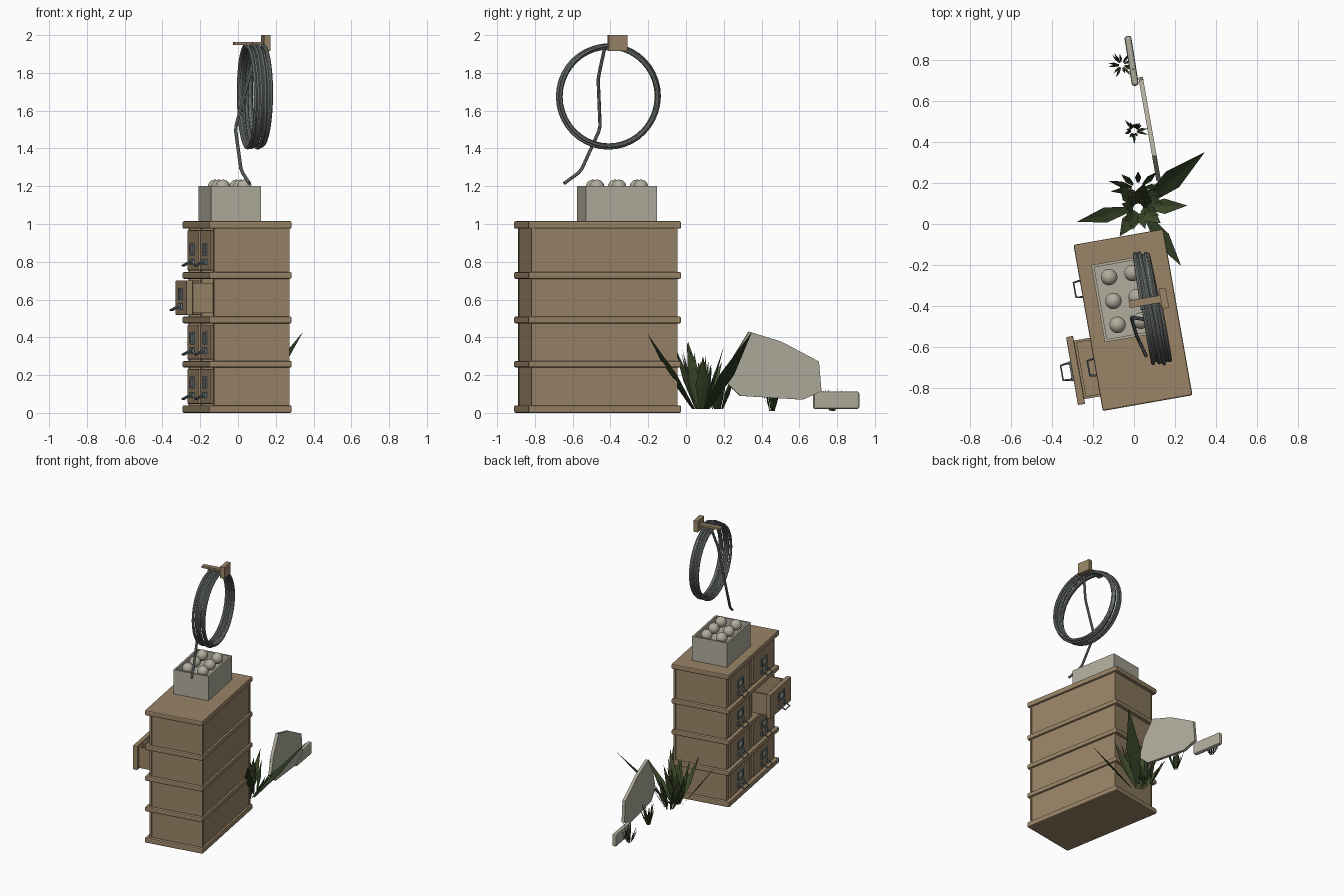
import bpy, bmesh, math, random
from mathutils import Matrix, Vector

random.seed(4)
cube = bpy.data.objects.get("Cube")
if cube:
    bpy.data.objects.remove(cube, do_unlink=True)


def material(name, rgb):
    m = bpy.data.materials.new(name)
    m.use_nodes = True
    m.diffuse_color = (*rgb, 1)
    m.node_tree.nodes["Principled BSDF"].inputs["Base Color"].default_value = (*rgb, 1)
    return m


WOOD = material("tan wood", (0.32, 0.23, 0.135))
STONE = material("pale stone", (0.44, 0.42, 0.34))
HOSE = material("grey hose", (0.20, 0.225, 0.215))
METAL = material("blue grey metal", (0.13, 0.18, 0.20))
LEAF = material("leaf green", (0.06, 0.085, 0.03))
DARK = material("dark leaf green", (0.025, 0.04, 0.015))

# Everything is turned ten degrees; the frame is the middle of the cabinet floor
FRAME = Matrix.Translation((-0.005, -0.468, 0)) @ Matrix.Rotation(math.radians(10), 4, 'Z')


def add_mesh(name, bm, mat, matrix=Matrix()):
    me = bpy.data.meshes.new(name)
    bm.to_mesh(me)
    bm.free()
    me.materials.append(mat)
    ob = bpy.data.objects.new(name, me)
    bpy.context.collection.objects.link(ob)
    ob.matrix_world = matrix
    return ob


def box(name, lo, hi, mat, bevel=0, frame=FRAME):
    lo, hi = Vector(lo), Vector(hi)
    bm = bmesh.new()
    bmesh.ops.create_cube(bm, size=1)
    bmesh.ops.scale(bm, vec=hi - lo, verts=bm.verts)
    ob = add_mesh(name, bm, mat, frame @ Matrix.Translation((lo + hi) / 2))
    if bevel:
        mod = ob.modifiers.new("bevel", 'BEVEL')
        mod.width, mod.segments = bevel, 2
    return ob


def open_box(name, lo, hi, t, floor, mat):
    (x0, y0, z0), (x1, y1, z1) = lo, hi
    box(name + "_floor", lo, (x1, y1, floor), mat)
    box(name + "_side_a", lo, (x1, y0 + t, z1), mat)
    box(name + "_side_b", (x0, y1 - t, z0), hi, mat)
    box(name + "_end_a", (x0, y0 + t, z0), (x0 + t, y1 - t, z1), mat)
    box(name + "_end_b", (x1 - t, y0 + t, z0), (x1, y1 - t, z1), mat)


def tube(name, points, radius, mat, matrix=Matrix(), sides=2):
    cu = bpy.data.curves.new(name, 'CURVE')
    cu.dimensions = '3D'
    cu.bevel_depth, cu.bevel_resolution, cu.use_fill_caps = radius, sides, True
    sp = cu.splines.new('POLY')
    sp.points.add(len(points) - 1)
    for p, co in zip(sp.points, points):
        p.co = (*co, 1)
    cu.materials.append(mat)
    ob = bpy.data.objects.new(name, cu)
    bpy.context.collection.objects.link(ob)
    ob.matrix_world = matrix
    bpy.ops.object.select_all(action='DESELECT')
    ob.select_set(True)
    bpy.context.view_layer.objects.active = ob
    bpy.ops.object.convert(target='MESH')
    bpy.ops.object.shade_smooth_by_angle()


# Cabinet: slabs, walls and middle divider
slabs = [(0, 0.04), (0.24, 0.275), (0.474, 0.51), (0.71, 0.746), (0.975, 1.015)]
for i, (z0, z1) in enumerate(slabs):
    box(f"cabinet_slab_{i}", (-0.222, -0.411, z0), (0.222, 0.411, z1), WOOD, 0.008)
box("cabinet_back", (0.18, -0.375, 0.02), (0.207, 0.375, 0.99), WOOD)
box("cabinet_divider", (-0.193, -0.022, 0.02), (0.18, 0.022, 0.99), WOOD)
for s, side in ((-1, "front"), (1, "rear")):
    y = sorted((s * 0.362, s * 0.388))
    box(f"cabinet_wall_{side}", (-0.193, y[0], 0.02), (0.207, y[1], 0.99), WOOD)
    for x0, x1 in ((-0.193, -0.178), (0.197, 0.212)):
        y = sorted((s * 0.376, s * 0.393))
        box(f"corner_post_{side}", (x0, y[0], 0.02), (x1, y[1], 0.99), WOOD)

# Drawers, with label holders and pulls
for row in range(4):
    z0, z1 = slabs[row][1] + 0.008, slabs[row + 1][0] - 0.008
    for s in (-1, 1):
        name = f"drawer_{row}_{'front' if s < 0 else 'rear'}"
        x = -0.336 if (row == 2 and s < 0) else -0.204
        yc = s * 0.1935
        box(name + "_face", (x, yc - 0.168, z0), (x + 0.035, yc + 0.168, z1), WOOD, 0.005)
        open_box(name + "_tray", (x + 0.035, yc - 0.145, z0 + 0.01),
                 (x + 0.36, yc + 0.145, z1 - 0.015), 0.012, z0 + 0.025, WOOD)
        zm = z0 + 0.112
        box(name + "_label", (x - 0.003, yc - 0.035, zm - 0.02), (x, yc + 0.035, zm + 0.02), STONE)
        for d in (-1, 1):
            box(name + "_label_rail", (x - 0.008, yc - 0.045, zm + d * 0.025 - 0.007),
                (x, yc + 0.045, zm + d * 0.025 + 0.007), METAL)
            box(name + "_label_post", (x - 0.008, yc + d * 0.04 - 0.007, zm - 0.03),
                (x, yc + d * 0.04 + 0.007, zm + 0.03), METAL)
            box(name + "_pull_mount", (x - 0.01, yc + d * 0.04 - 0.009, z0 + 0.03),
                (x, yc + d * 0.04 + 0.009, z0 + 0.062), METAL)
        zp = z0 + 0.048
        tube(name + "_pull", [(x, yc - 0.04, zp), (x - 0.025, yc - 0.04, zp - 0.008),
                              (x - 0.05, yc - 0.036, zp - 0.022), (x - 0.05, yc + 0.036, zp - 0.022),
                              (x - 0.025, yc + 0.04, zp - 0.008), (x, yc + 0.04, zp)],
             0.005, METAL, FRAME, 1)

# Crate of balls
open_box("crate", (-0.154, -0.083, 1.015), (0.114, 0.299, 1.2), 0.013, 1.14, STONE)
for i in range(2):
    for j in range(3):
        bm = bmesh.new()
        bmesh.ops.create_uvsphere(bm, u_segments=20, v_segments=12, radius=0.04)
        for f in bm.faces:
            f.smooth = True
        at = Matrix.Translation((-0.078 + i * 0.115, -0.01 + j * 0.118, 1.195))
        add_mesh(f"ball_{i}_{j}", bm, STONE, FRAME @ at)

# Hose coil: a slightly wandering helix
LOOPS, STEPS = 8, 40
coil = []
for k in range(LOOPS * STEPS + 1):
    a, t = math.tau * k / STEPS, k / (LOOPS * STEPS)
    r = 0.265 + 0.007 * math.sin(a * 0.37 + 1)
    coil.append((0.056 + 0.085 * t + 0.006 * math.sin(a * 0.8),
                 0.042 + r * math.sin(a) + 0.005 * math.sin(a * 0.13),
                 1.675 + r * math.cos(a)))
tube("hose_coil", coil, 0.01, HOSE, FRAME)
tube("hose_end", [(0.1, -0.43, 1.935), (0.07, -0.455, 1.82), (0.055, -0.465, 1.765),
                  (-0.01, -0.455, 1.52), (-0.012, -0.462, 1.49), (0.015, -0.55, 1.295),
                  (0.025, -0.57, 1.27), (0.06, -0.645, 1.215)], 0.009, HOSE)

# Hook: block and flat peg
box("hook_block", (0.15, 0.028, 1.915), (0.184, 0.128, 2.0), WOOD)
box("hook_peg", (-0.005, 0.06, 1.948), (0.152, 0.096, 1.963), WOOD)

# Large upright stone: outline in (y, z), extruded along x
outline = [(0.21, 0.16), (0.285, 0.09), (0.614, 0.07), (0.714, 0.113),
           (0.70, 0.272), (0.50, 0.378), (0.33, 0.43), (0.25, 0.3)]
bm = bmesh.new()
face = bm.faces.new([bm.verts.new((0.02 + (0.72 - y) * 0.175, y, z)) for y, z in outline])
ext = bmesh.ops.extrude_face_region(bm, geom=[face])
bmesh.ops.translate(bm, vec=(0.022, 0.004, 0),
                    verts=[v for v in ext["geom"] if isinstance(v, bmesh.types.BMVert)])
bmesh.ops.recalc_face_normals(bm, faces=bm.faces)
add_mesh("large_stone", bm, STONE)

# Small rounded stone
small = Matrix.Translation((-0.012, 0.795, 0.067)) @ Matrix.Rotation(math.radians(9), 4, 'Z')
box("small_stone", (-0.017, -0.123, -0.047), (0.017, 0.123, 0.047), STONE, 0.012, small)


def leaf(bm, base, tip, width):
    # Folded blade: narrow foot, wide middle, pointed tip
    base, tip = Vector(base), Vector(tip)
    d = tip - base
    side = Vector((-d.y, d.x, 0))
    side = side.normalized() * width / 2 if side.length > 1e-4 else Vector((width / 2, 0, 0))
    mid = base + d * 0.45
    down = Vector((0, 0, -width * 0.15))
    foot_a, foot_b, a, b, c, t = [bm.verts.new(p) for p in (
        base - side * 0.35, base + side * 0.35, mid - side, mid + side, mid + down, tip)]
    for f in ((foot_a, c, a), (foot_a, foot_b, c), (foot_b, b, c), (a, c, t), (c, b, t)):
        bm.faces.new(f)


def tuft(name, centre, count, reach, height, width, mat):
    bm = bmesh.new()
    c = Vector(centre)
    for k in range(count):
        a = k * 2.4 + random.uniform(-0.3, 0.3)
        out = Vector((math.cos(a), math.sin(a), 0))
        r = reach * random.uniform(0.4, 1)
        leaf(bm, c + out * reach * 0.2, c + out * r + Vector((0, 0, height * random.uniform(0.6, 1))),
             width)
    add_mesh(name, bm, mat)


# Big plant: broad outer leaves, then a cluster of inner leaves
bm = bmesh.new()
for tip in ((-0.28, 0.01, 0.38), (0.26, 0.09, 0.3), (-0.07, -0.06, 0.35),
            (0.05, 0.2, 0.35), (0.13, 0.005, 0.375), (-0.07, 0.19, 0.27)):
    foot = Vector((0.02 + tip[0] * 0.15, 0.07 + tip[1] * 0.15, 0.02))
    leaf(bm, foot, tip, 0.075)
add_mesh("plant_outer_leaves", bm, LEAF)
bm = bmesh.new()
leaf(bm, (0.06, 0.11, 0.02), (0.345, 0.35, 0.43), 0.1)
leaf(bm, (0.06, 0.04, 0.02), (0.23, -0.205, 0.42), 0.08)
add_mesh("plant_dark_leaves", bm, DARK)
tuft("plant_inner_leaves", (0.02, 0.075, 0.02), 16, 0.12, 0.33, 0.045, LEAF)
tuft("plant_side_leaves", (0.02, 0.17, 0.02), 10, 0.16, 0.24, 0.03, DARK)

# Grass tufts beside the stones
tuft("grass_middle", (0.0, 0.455, 0.01), 18, 0.07, 0.17, 0.014, DARK)
tuft("grass_far", (-0.06, 0.775, 0.01), 18, 0.07, 0.13, 0.012, DARK)
